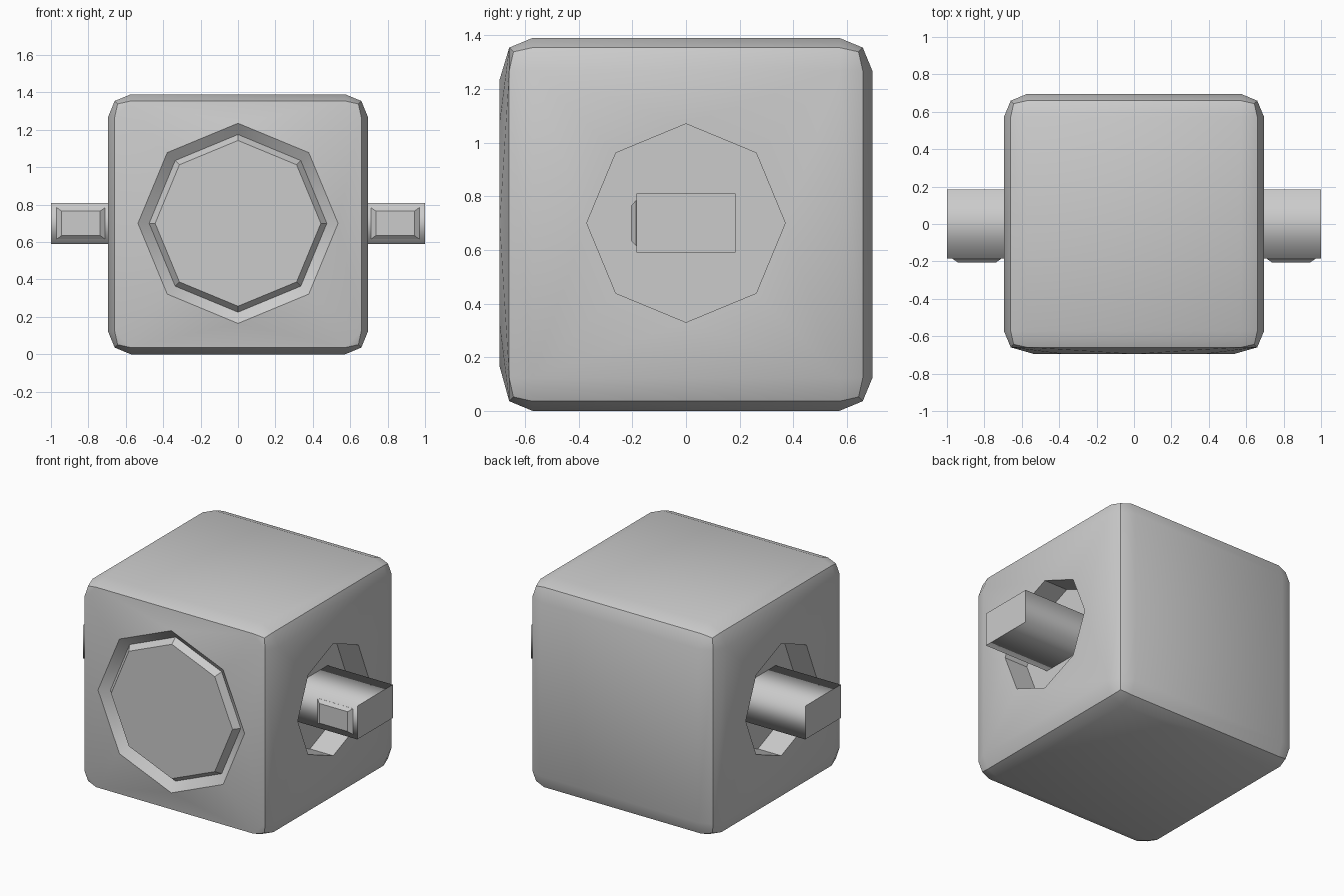
import bpy, bmesh
from math import sin, cos, pi, radians
from mathutils import Matrix

if "Cube" in bpy.data.objects:
    bpy.data.objects.remove(bpy.data.objects["Cube"])

H = 0.695   # half size of the body
CZ = 0.70   # height of the centre line


def finish(bm, name):
    bmesh.ops.recalc_face_normals(bm, faces=bm.faces[:])
    me = bpy.data.meshes.new(name)
    bm.to_mesh(me)
    bm.free()
    ob = bpy.data.objects.new(name, me)
    bpy.context.collection.objects.link(ob)
    return ob


def ring(bm, r, y):
    return [bm.verts.new((r * sin(i * pi / 4), y, CZ + r * cos(i * pi / 4))) for i in range(8)]


def bridge(bm, a, b):
    n = len(a)
    for i in range(n):
        bm.faces.new((a[i], a[(i + 1) % n], b[(i + 1) % n], b[i]))


# Rounded cube; its front bulges out to an octagonal rim
src = bmesh.new()
bmesh.ops.create_cube(src, size=2 * H, matrix=Matrix.Translation((0, 0, H)))
bmesh.ops.bevel(src, geom=src.edges[:], offset=0.122, segments=2, profile=0.5, affect='EDGES')
bm = bmesh.new()
for v in src.verts:
    if v.co.y > -0.68:
        bm.verts.new(v.co)
src.free()
rim = ring(bm, 0.535, -H)
bmesh.ops.convex_hull(bm, input=bm.verts[:])
bmesh.ops.delete(bm, geom=[f for f in bm.faces if all(v.co.y < -0.69 for v in f.verts)],
                 context='FACES_ONLY')
bmesh.ops.delete(bm, geom=[e for e in bm.edges if not e.link_faces], context='EDGES')
# Groove and central front panel
groove, panel = ring(bm, 0.475, -0.65), ring(bm, 0.443, -0.69)
bridge(bm, rim, groove)
bridge(bm, groove, panel)
bm.faces.new(panel)
bmesh.ops.dissolve_limit(bm, angle_limit=radians(0.5), verts=bm.verts[:], edges=bm.edges[:])
body = finish(bm, "body")

# Octagonal sockets in both sides
for s in (-1, 1):
    cb = bmesh.new()
    bmesh.ops.create_cone(cb, cap_ends=True, segments=8, radius1=0.37, radius2=0.37, depth=0.34)
    a = max(cb.verts, key=lambda v: v.co.x).co
    turn = 0 if abs(a.y) < 0.01 else pi / 8
    bmesh.ops.transform(cb, verts=cb.verts[:], matrix=Matrix.Translation((s * H, 0, CZ))
                        @ Matrix.Rotation(pi / 2, 4, 'Y') @ Matrix.Rotation(turn, 4, 'Z'))
    cutter = finish(cb, "socket_cutter")
    cutter.hide_render = True
    mod = body.modifiers.new("socket", 'BOOLEAN')
    mod.operation, mod.solver, mod.object = 'DIFFERENCE', 'EXACT', cutter
    bpy.context.view_layer.objects.active = body
    bpy.ops.object.modifier_apply(modifier=mod.name)
    bpy.data.objects.remove(cutter)

bpy.ops.object.select_all(action='DESELECT')
body.select_set(True)
bpy.context.view_layer.objects.active = body
bpy.ops.object.shade_smooth_by_angle(angle=radians(35))


# Side arms, each with a small raised pad on its front
def arm(s):
    ab = bmesh.new()
    bmesh.ops.create_cube(ab, size=1, matrix=Matrix.Translation((s * 0.76, 0, CZ))
                          @ Matrix.Diagonal((0.48, 0.37, 0.22, 1)))
    ob = finish(ab, "arm_right" if s > 0 else "arm_left")
    for p in ob.data.polygons:
        p.use_smooth = abs(p.normal.x) < 0.5   # flat ends

    pb = bmesh.new()
    loops = []
    for w, h, y in ((0.13, 0.085, -0.18), (0.13, 0.085, -0.186), (0.103, 0.065, -0.205)):
        loops.append([pb.verts.new((s * 0.84 + dx * w, y, CZ + dz * h))
                      for dx, dz in ((-1, -1), (1, -1), (1, 1), (-1, 1))])
    bridge(pb, loops[0], loops[1])
    bridge(pb, loops[1], loops[2])
    pb.faces.new(loops[0])
    pb.faces.new(loops[2])
    finish(pb, "pad_right" if s > 0 else "pad_left")


for s in (-1, 1):
    arm(s)
